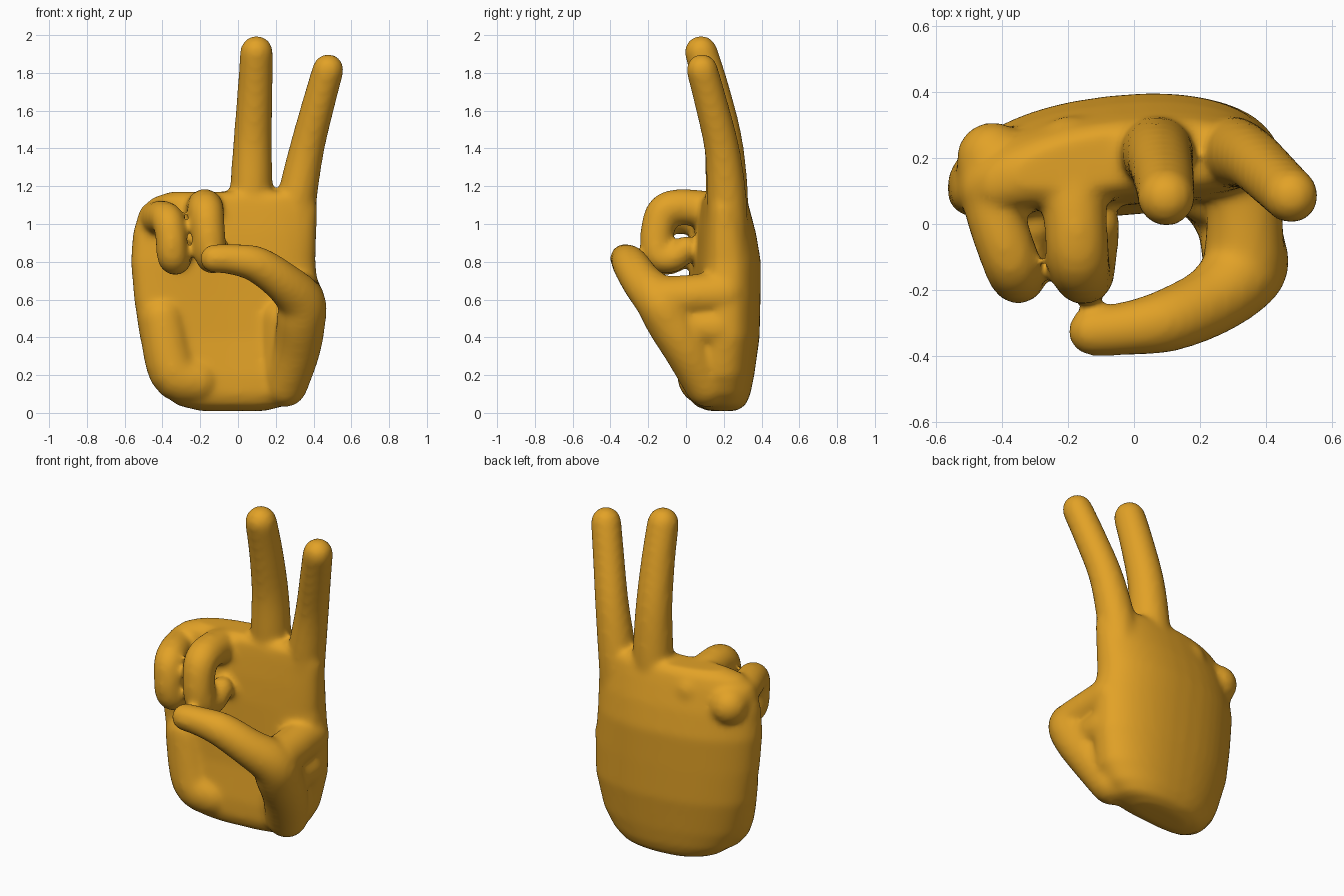
import bpy, bmesh, math
from mathutils import Vector, Matrix

if "Cube" in bpy.data.objects:
    bpy.data.objects.remove(bpy.data.objects["Cube"])

bm = bmesh.new()


def loft(rings):
    """Closed skin through rings of points."""
    rings = [[bm.verts.new(p) for p in ring] for ring in rings]
    n = len(rings[0])
    for a, b in zip(rings, rings[1:]):
        for k in range(n):
            j = (k + 1) % n
            bm.faces.new((a[k], a[j], b[j], b[k]))
    bm.faces.new(rings[0][::-1])
    bm.faces.new(rings[-1])


def spline(pts, t):
    """Catmull-Rom through (x, y, z, radius) points."""
    i = min(int(t), len(pts) - 2)
    f = t - i
    p = [Vector(pts[max(0, min(len(pts) - 1, i + k))]) for k in (-1, 0, 1, 2)]
    return 0.5 * (2 * p[1] + (p[2] - p[0]) * f
                  + (2 * p[0] - 5 * p[1] + 4 * p[2] - p[3]) * f * f
                  + (3 * p[1] - p[0] - 3 * p[2] + p[3]) * f ** 3)


def digit(pts, steps=5, sides=20):
    """Tapered tube with round ends."""
    n = (len(pts) - 1) * steps
    s = [spline(pts, i / steps) for i in range(n + 1)]
    mid = [(v.to_3d(), v[3]) for v in s]
    tan = [(mid[min(i + 1, n)][0] - mid[max(i - 1, 0)][0]).normalized()
           for i in range(n + 1)]
    caps = [math.radians(a) for a in (85, 68, 50, 34, 17)]
    path = [(mid[0][0] - tan[0] * mid[0][1] * math.sin(a), tan[0],
             mid[0][1] * math.cos(a)) for a in caps]
    path += [(c, t, r) for (c, r), t in zip(mid, tan)]
    path += [(mid[n][0] + tan[n] * mid[n][1] * math.sin(a), tan[n],
              mid[n][1] * math.cos(a)) for a in reversed(caps)]
    side = tan[0].orthogonal().normalized()
    rings = []
    for c, t, r in path:
        side = (side - t * side.dot(t)).normalized()
        up = t.cross(side)
        rings.append([c + r * (side * math.cos(a) + up * math.sin(a))
                      for a in (2 * math.pi * k / sides for k in range(sides))])
    loft(rings)


# palm: stacked bent ovals (z, left, right, centre y, half thickness)
sections = [(0.01, -.20, .14, .20, .07), (0.04, -.32, .26, .19, .13),
            (0.10, -.40, .33, .19, .155), (0.20, -.46, .39, .20, .165),
            (0.40, -.52, .43, .225, .168), (0.60, -.55, .43, .23, .168),
            (0.80, -.567, .41, .233, .168), (0.95, -.557, .415, .225, .15),
            (1.08, -.52, .42, .215, .125), (1.14, -.45, .41, .21, .11),
            (1.17, -.36, .38, .21, .08)]
rings = []
for z, xl, xr, cy, h in sections:
    ring = []
    for k in range(48):
        a = 2 * math.pi * k / 48
        c, s = math.cos(a), math.sin(a)
        x = (xl + xr) / 2 + (xr - xl) / 2 * math.copysign(abs(c) ** 0.75, c)
        y = cy - 0.12 * ((x - 0.15) / 0.7) ** 2 + h * math.copysign(abs(s) ** 0.8, s)
        ring.append((x, y, z))
    rings.append(ring)
loft(rings)

# middle and index fingers, raised
digit([(.06, .22, 1.0, .11), (.07, .215, 1.2, .112), (.078, .195, 1.45, .102),
       (.09, .14, 1.7, .094), (.098, .08, 1.91, .088)])
digit([(.29, .22, .95, .11), (.315, .215, 1.15, .105), (.365, .19, 1.4, .093),
       (.43, .13, 1.65, .087), (.477, .085, 1.817, .084)])

# ring and little fingers, curled into the palm
digit([(-.19, .22, 1.04, .11), (-.18, .05, 1.085, .098), (-.17, -.10, 1.075, .096),
       (-.158, -.15, .97, .09), (-.145, -.145, .84, .088), (-.125, -.07, .82, .078),
       (-.11, .0, .87, .068)])
digit([(-.43, .20, .99, .11), (-.425, .05, 1.03, .092), (-.375, -.11, 1.025, .088),
       (-.355, -.155, .94, .084), (-.345, -.145, .825, .084), (-.32, -.07, .81, .074),
       (-.30, .0, .86, .066)])

# thumb
digit([(.25, .11, .15, .12), (.31, .01, .33, .125), (.333, -.08, .48, .13),
       (.333, -.14, .59, .128), (.24, -.23, .69, .108), (.10, -.293, .785, .097),
       (-.03, -.318, .813, .082), (-.124, -.325, .817, .077)])
# web and thumb mound
digit([(.335, -.10, .60, .125), (.335, .05, .62, .115), (.32, .2, .63, .125)])
digit([(.31, .04, .46, .12), (.32, .16, .45, .12)])
digit([(.22, .10, .2, .1), (.23, .10, .5, .105)])
# heel of the palm below the little finger
digit([(-.22, .10, .17, .13), (-.34, .085, .22, .135), (-.40, .10, .5, .13)])

bmesh.ops.recalc_face_normals(bm, faces=bm.faces)
mesh = bpy.data.meshes.new("hand")
bm.to_mesh(mesh)
bm.free()
hand = bpy.data.objects.new("hand", mesh)
bpy.context.collection.objects.link(hand)

# fuse all parts into one soft skin
remesh = hand.modifiers.new("fuse", 'REMESH')
remesh.mode = 'VOXEL'
remesh.voxel_size = 0.016
remesh.use_smooth_shade = True
soft = hand.modifiers.new("soften", 'SMOOTH')
soft.factor = 0.5
soft.iterations = 12

# single colour
mat = bpy.data.materials.new("amber")
mat.diffuse_color = (0.76, 0.36, 0.02, 1)
mat.use_nodes = True
mat.node_tree.nodes["Principled BSDF"].inputs["Base Color"].default_value = mat.diffuse_color
mesh.materials.append(mat)
